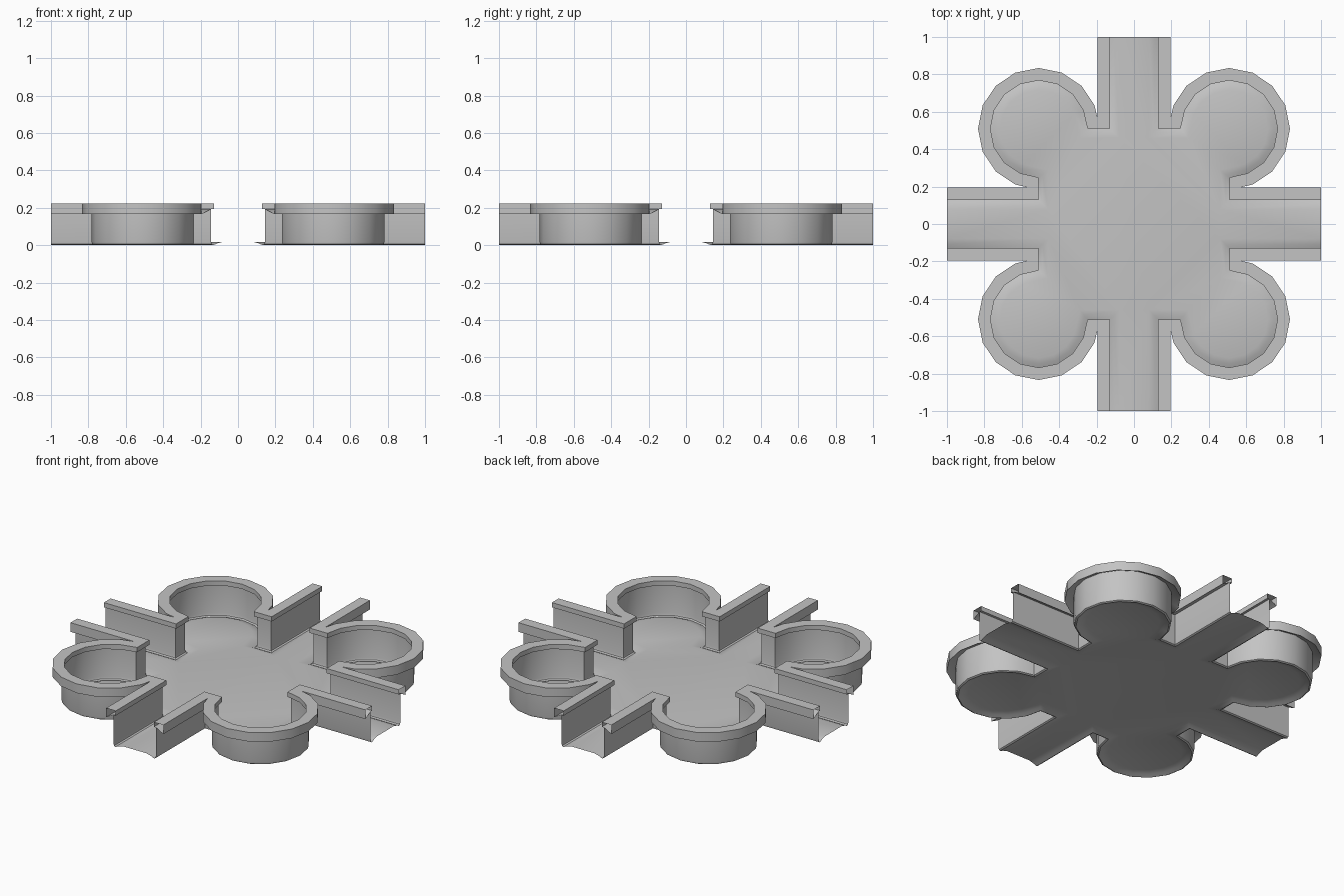
import bpy, bmesh, math
from mathutils import Vector

cube = bpy.data.objects.get("Cube")
if cube:
    bpy.data.objects.remove(cube, do_unlink=True)

grey = bpy.data.materials.new("plain grey")
grey.use_nodes = True
colour = (0.55, 0.55, 0.55, 1)
grey.diffuse_color = colour
grey.node_tree.nodes["Principled BSDF"].inputs["Base Color"].default_value = colour

ARM, STUB, CENTRE, RADIUS = 0.144, 0.525, 0.51, 0.273

# Cross-sections as (distance outward from the wall, height)
FOOT = [(-0.065, 0.018), (-0.035, 0.01), (-0.012, 0), (-0.003, 0.005), (0, 0.018)]
WALL = FOOT + [(0, 0.193)]
LIP = [(0, 0.193), (-0.015, 0.193), (-0.015, 0.222), (0.05, 0.222),
       (0.05, 0.166), (0, 0.193)]


def wall_path():
    """Wall line of one corner: arm, stub end, round bowl, stub end, arm."""
    corner = CENTRE - RADIUS
    path = [Vector((ARM, 1)), Vector((ARM, STUB)), Vector((corner, STUB))]
    for i in range(1, 12):
        a = math.pi - i * math.pi / 8
        path.append(Vector((CENTRE + RADIUS * math.cos(a),
                            CENTRE + RADIUS * math.sin(a))))
    return path + [Vector((p.y, p.x)) for p in reversed(path[:3])]


def offset_path(path, d):
    """Shift a path to its left with mitred corners."""
    out = []
    for i, p in enumerate(path):
        before = (p - path[i - 1]) if i else path[1] - p
        after = (path[i + 1] - p) if i < len(path) - 1 else before
        n1, n2 = (Vector((-v.y, v.x)).normalized() for v in (before, after))
        out.append(p + (n1 + n2) * d / (1 + n1.dot(n2)))
    return out


def sweep(bm, path, profile, turn):
    """Skin a cross-section along the path, turned about z; return its first row."""
    rows = []
    for d, z in profile:
        row = []
        # the trough lies on one side of the line, the lip overhangs the other
        for p in offset_path(path, -d):
            x, y = p
            for _ in range(turn):
                x, y = y, -x
            row.append(bm.verts.new((x, y, z)))
        rows.append(row)
    for low, high in zip(rows, rows[1:]):
        for i in range(len(low) - 1):
            bm.faces.new((low[i], low[i + 1], high[i + 1], high[i]))
    return rows[0]


def finish(name, bm):
    mesh = bpy.data.meshes.new(name)
    bm.to_mesh(mesh)
    bm.free()
    obj = bpy.data.objects.new(name, mesh)
    bpy.context.collection.objects.link(obj)
    mesh.materials.append(grey)
    bpy.ops.object.select_all(action='DESELECT')
    obj.select_set(True)
    bpy.context.view_layer.objects.active = obj
    bpy.ops.object.shade_smooth_by_angle(angle=math.radians(35))
    return obj


# The arm walls pass on the other side of the line from the bowl interior,
# so find which sign of offset leads into the trough
path = wall_path()
if offset_path(path, 0.01)[0].x > path[0].x:
    flip = -1
else:
    flip = 1
WALL = [(d * flip, z) for d, z in WALL]
LIP = [(d * flip, z) for d, z in LIP]

# Trough: four swept corner walls joined by one flat floor
bm = bmesh.new()
floor_loop = []
for turn in range(4):
    floor_loop += sweep(bm, path, WALL, turn)
floor = bm.faces.new(floor_loop)
bmesh.ops.triangulate(bm, faces=[floor])
bmesh.ops.recalc_face_normals(bm, faces=bm.faces)
bm.faces.ensure_lookup_table()
flat = max(bm.faces, key=lambda f: abs(f.normal.z))
if flat.normal.z < 0:
    bmesh.ops.reverse_faces(bm, faces=bm.faces)
finish("trough", bm)

# Rims: hollow overhanging lips along the wall tops
for turn, corner in enumerate(["back_left", "front_left", "front_right", "back_right"]):
    bm = bmesh.new()
    sweep(bm, path, LIP, turn)
    bmesh.ops.remove_doubles(bm, verts=bm.verts, dist=0.0001)
    bmesh.ops.recalc_face_normals(bm, faces=bm.faces)
    top = max(bm.faces, key=lambda f: f.calc_center_median().z)
    if top.normal.z < 0:
        bmesh.ops.reverse_faces(bm, faces=bm.faces)
    finish(corner + "_rim", bm)
